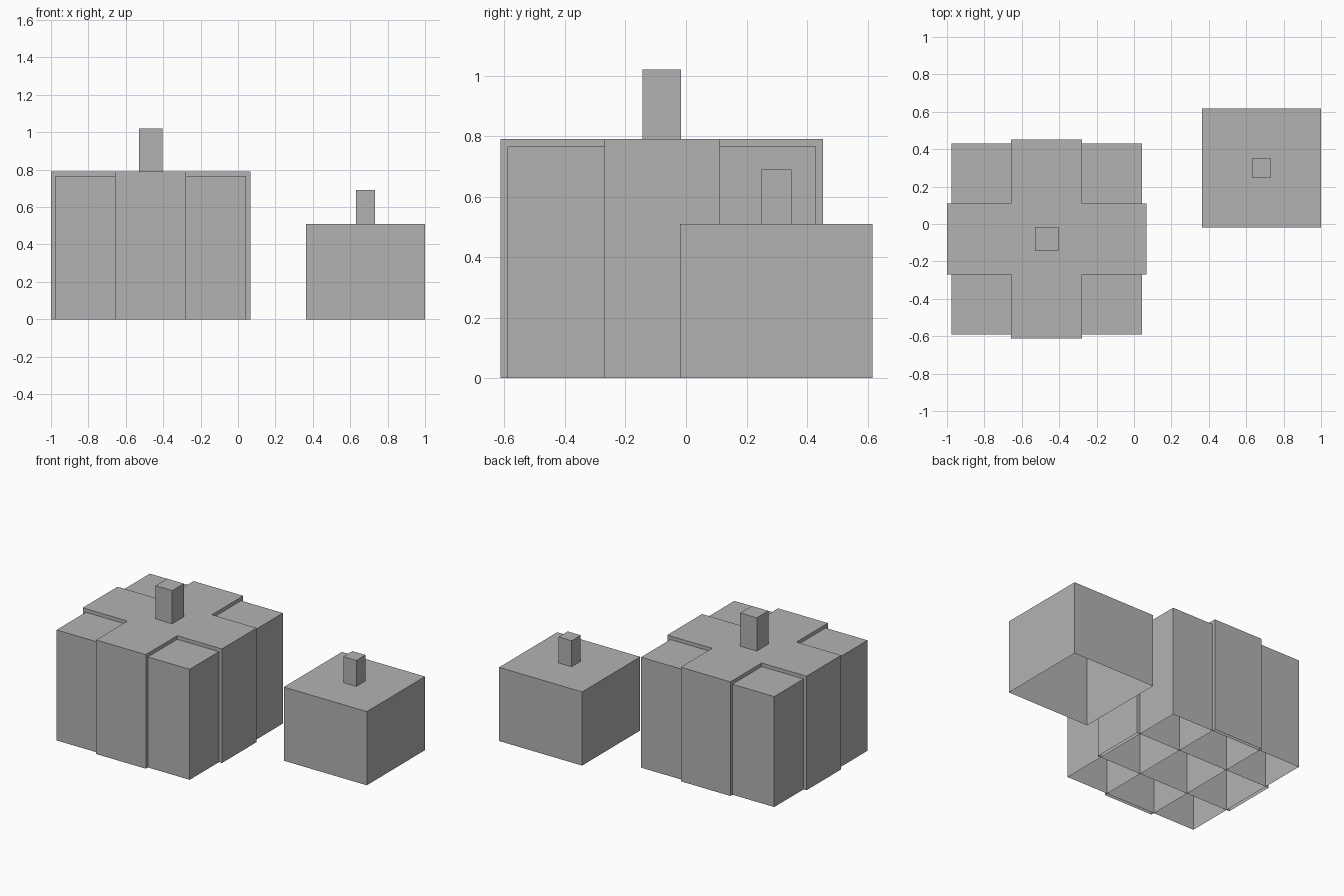
import bpy, bmesh

if "Cube" in bpy.data.objects:
    bpy.data.objects.remove(bpy.data.objects["Cube"])

grey = bpy.data.materials.new("plain_grey")
grey.diffuse_color = (0.45, 0.45, 0.45, 1)
grey.use_nodes = True
grey.node_tree.nodes["Principled BSDF"].inputs["Base Color"].default_value = grey.diffuse_color


def open_box(name, center, size, z0, z1):
    """Thin-walled box without a bottom face."""
    bm = bmesh.new()
    bmesh.ops.create_cube(bm, size=1)
    for v in bm.verts:
        v.co.x = center[0] + v.co.x * size[0]
        v.co.y = center[1] + v.co.y * size[1]
        v.co.z = z1 if v.co.z > 0 else z0
    bm.normal_update()
    bottom = [f for f in bm.faces if f.normal.z < -0.5]
    bmesh.ops.delete(bm, geom=bottom, context='FACES')
    mesh = bpy.data.meshes.new(name)
    bm.to_mesh(mesh)
    bm.free()
    mesh.materials.append(grey)
    ob = bpy.data.objects.new(name, mesh)
    bpy.context.collection.objects.link(ob)
    return ob


# Large block with two crossing bands and a peg on top
big = (-0.467, -0.08)
open_box("large_block", big, (1.02, 1.02), 0, 0.765)
open_box("band_across", big, (1.066, 0.38), 0, 0.79)
open_box("band_along", big, (0.38, 1.066), 0, 0.79)
open_box("large_peg", big, (0.127, 0.127), 0.79, 1.02)

# Small block with its peg
small = (0.682, 0.299)
open_box("small_block", small, (0.636, 0.636), 0, 0.51)
open_box("small_peg", small, (0.1, 0.1), 0.51, 0.69)
